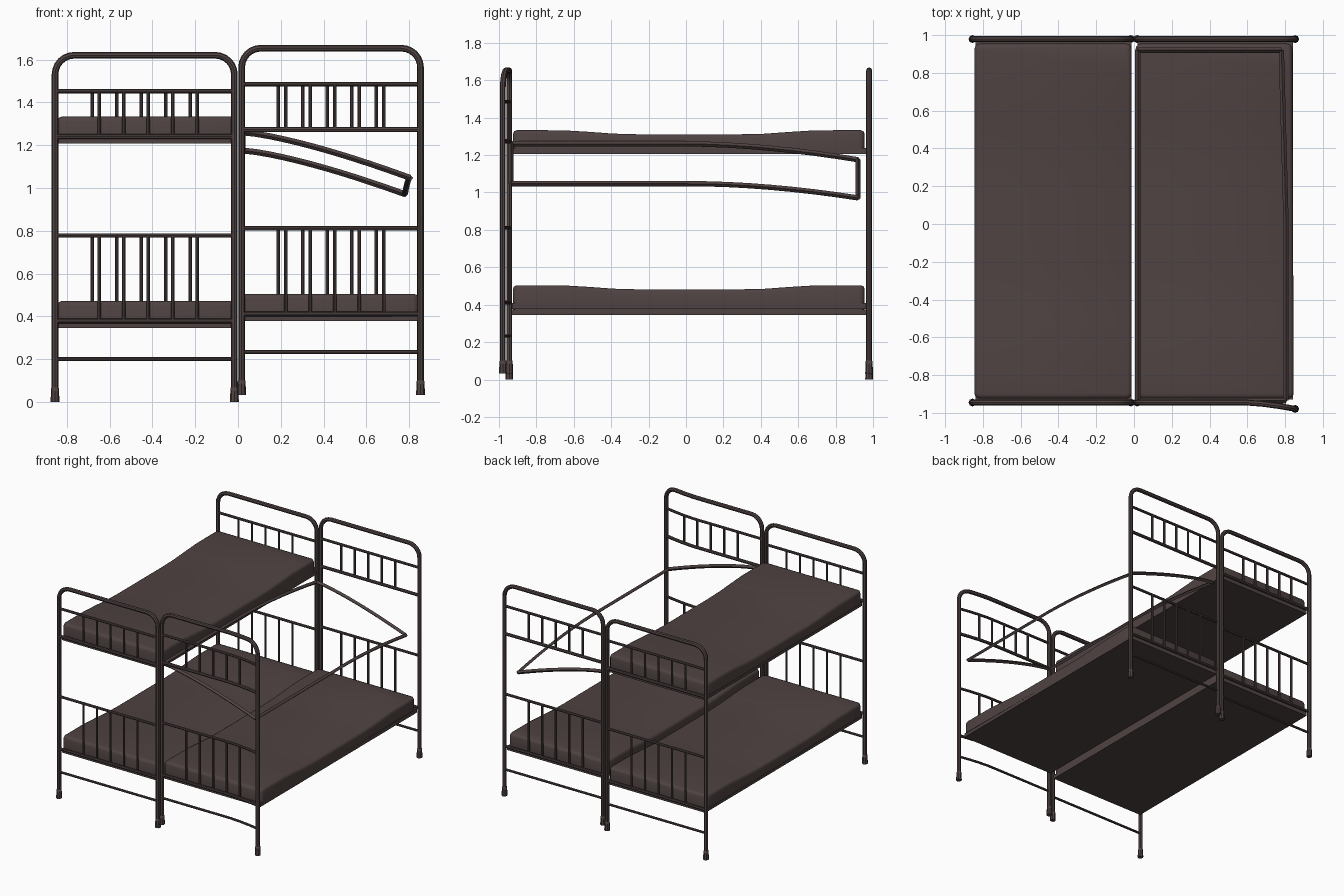
import bpy, bmesh, math
from mathutils import Vector

if "Cube" in bpy.data.objects:
    bpy.data.objects.remove(bpy.data.objects["Cube"])

mat = bpy.data.materials.new("dark brown iron")
mat.diffuse_color = (0.078, 0.055, 0.054, 1)
mat.use_nodes = True
mat.node_tree.nodes["Principled BSDF"].inputs["Base Color"].default_value = mat.diffuse_color

LIFT = 0.033          # the right bed stands a little higher
FRONT, BACK = -0.945, 0.979


def finish(ob, angle=40):
    ob.data.materials.clear()
    ob.data.materials.append(mat)
    bpy.ops.object.select_all(action='DESELECT')
    ob.select_set(True)
    bpy.context.view_layer.objects.active = ob
    if ob.type == 'CURVE':
        bpy.ops.object.convert(target='MESH')
    bpy.ops.object.shade_smooth_by_angle(angle=math.radians(angle))


def tubes(name, paths, res=2):
    """paths: list of (points, radius or list of radii)"""
    cu = bpy.data.curves.new(name, 'CURVE')
    cu.dimensions = '3D'
    cu.bevel_depth = 1.0
    cu.bevel_resolution = res
    cu.use_fill_caps = True
    for pts, r in paths:
        sp = cu.splines.new('POLY')
        sp.points.add(len(pts) - 1)
        for i, p in enumerate(pts):
            sp.points[i].co = (*p, 1)
            sp.points[i].radius = r[i] if isinstance(r, list) else r
    ob = bpy.data.objects.new(name, cu)
    bpy.context.collection.objects.link(ob)
    finish(ob)


def line(a, b, n):
    a, b = Vector(a), Vector(b)
    return [a.lerp(b, i / n) for i in range(n + 1)]


def end_frame(name, x0, x1, y, lift, shift, bent):
    def bend(p):
        t = max(0.0, (p[0] - 0.58) / (x1 - 0.58)) if bent else 0.0
        return Vector((p[0], y - 0.034 * t ** 1.6, p[2]))

    top, r = 1.62 + lift, 0.09
    # hoop: post, rounded corner, top bar, rounded corner, post
    hoop = [Vector((x0, y, lift))]
    for k in range(7):
        a = math.pi - k * math.pi / 12
        hoop.append(Vector((x0 + r + r * math.cos(a), y, top - r + r * math.sin(a))))
    hoop += line((x0 + r, y, top), (x1 - r, y, top), 8)[1:-1]
    for k in range(7):
        a = math.pi / 2 - k * math.pi / 12
        hoop.append(Vector((x1 - r + r * math.cos(a), y, top - r + r * math.sin(a))))
    hoop.append(Vector((x1, y, lift)))
    paths = [([bend(p) for p in hoop], 0.0155)]
    # feet
    for x in (x0, x1):
        foot = [(x, y, lift + h) for h in (0, 0.045, 0.065, 0.07)]
        paths.append(([bend(p) for p in foot], [0.021, 0.019, 0.018, 0.014]))
    # cross rails
    for z, rad in ((0.20, 0.009), (0.378, 0.011), (0.778, 0.010), (1.24, 0.012), (1.452, 0.010)):
        paths.append(([bend(p) for p in line((x0, y, z + lift), (x1, y, z + lift), 10)], rad))
    # spindles
    mid = (x0 + x1) / 2
    for k in range(-2, 3):
        x = mid + shift + k * 0.1145
        for za, zb in ((0.378, 0.778), (1.24, 1.452)):
            paths.append(([bend((x, y, za + lift)), bend((x, y, zb + lift))], 0.008))
    tubes(name, paths)


for side, x0, x1, lift in (("left", -0.855, -0.017, 0.0), ("right", 0.017, 0.853, LIFT)):
    end_frame(side + "_footboard", x0, x1, FRONT, lift, 0.017, side == "right")
    end_frame(side + "_headboard", x0, x1, BACK, lift, -0.017, False)


def box(name, x0, x1, y0, y1, z0, z1):
    bm = bmesh.new()
    bmesh.ops.create_cube(bm, size=1)
    for v in bm.verts:
        v.co = ((x0 + x1) / 2 + v.co.x * (x1 - x0), (y0 + y1) / 2 + v.co.y * (y1 - y0),
                (z0 + z1) / 2 + v.co.z * (z1 - z0))
    return bm


def to_object(name, bm, angle=40):
    me = bpy.data.meshes.new(name)
    bm.to_mesh(me)
    bm.free()
    ob = bpy.data.objects.new(name, me)
    bpy.context.collection.objects.link(ob)
    finish(ob, angle)


def bunk(name, x0, x1, base, tilt):
    # flat bed base
    to_object(name + "_base", box("", x0 + 0.006, x1, -0.93, 0.965, base, base + 0.03))
    # soft mattress with a sagging middle
    zb, zt = base + 0.025, base + 0.104
    bm = box("", x0, x1, -0.925, 0.955, zb, zt)
    bmesh.ops.bevel(bm, geom=[e for e in bm.edges if abs(e.verts[0].co.z - e.verts[1].co.z) > 0.01],
                    offset=0.03, segments=3, profile=0.5, affect='EDGES')
    rim = [e for e in bm.edges if all(v.co.z > zt - 0.001 for v in e.verts)]
    bmesh.ops.bevel(bm, geom=rim, offset=0.02, segments=2, profile=0.5, affect='EDGES')
    for i in range(1, 14):
        y = -0.925 + 1.88 * i / 14
        bmesh.ops.bisect_plane(bm, geom=bm.verts[:] + bm.edges[:] + bm.faces[:],
                               plane_co=(0, y, 0), plane_no=(0, 1, 0))
    for v in bm.verts:
        if v.co.z > zb + 0.03:
            t = min(1.0, max(0.0, (abs(v.co.y - 0.02) - 0.3) / 0.42))
            v.co.z += 0.022 * t * t * (3 - 2 * t)
        v.co.x += tilt * v.co.y
    to_object(name + "_mattress", bm, 50)


bunk("left_lower", -0.845, -0.012, 0.345, 0.0)
bunk("right_lower", 0.012, 0.842, 0.345 + LIFT, -0.004)
bunk("left_upper", -0.845, -0.012, 1.207, 0.0)


# collapsed frame of the missing right upper bunk
def sag(y):
    return 0.085 * max(0.0, (y - 0.0) / 0.92) ** 1.8


def fallen(x, y):
    t = (x - 0.02) / 0.79
    return (x, y, 1.26 - 0.215 * max(0.0, t) ** 1.35 - sag(y))


def xs(a, b, n):
    return [a + (b - a) * i / n for i in range(n + 1)]


ys = xs(-0.935, 0.92, 16)
tubes("collapsed_bunk_frame", [
    ([fallen(x, -0.935) for x in xs(0.02, 0.805, 12)], 0.014),
    ([fallen(x, 0.92) for x in xs(0.02, 0.78, 12)], 0.014),
    ([fallen(0.02, y) for y in ys], 0.014),
    ([fallen(0.805 - 0.025 * max(0, y / 0.92), y) for y in ys], 0.014),
], res=0)
